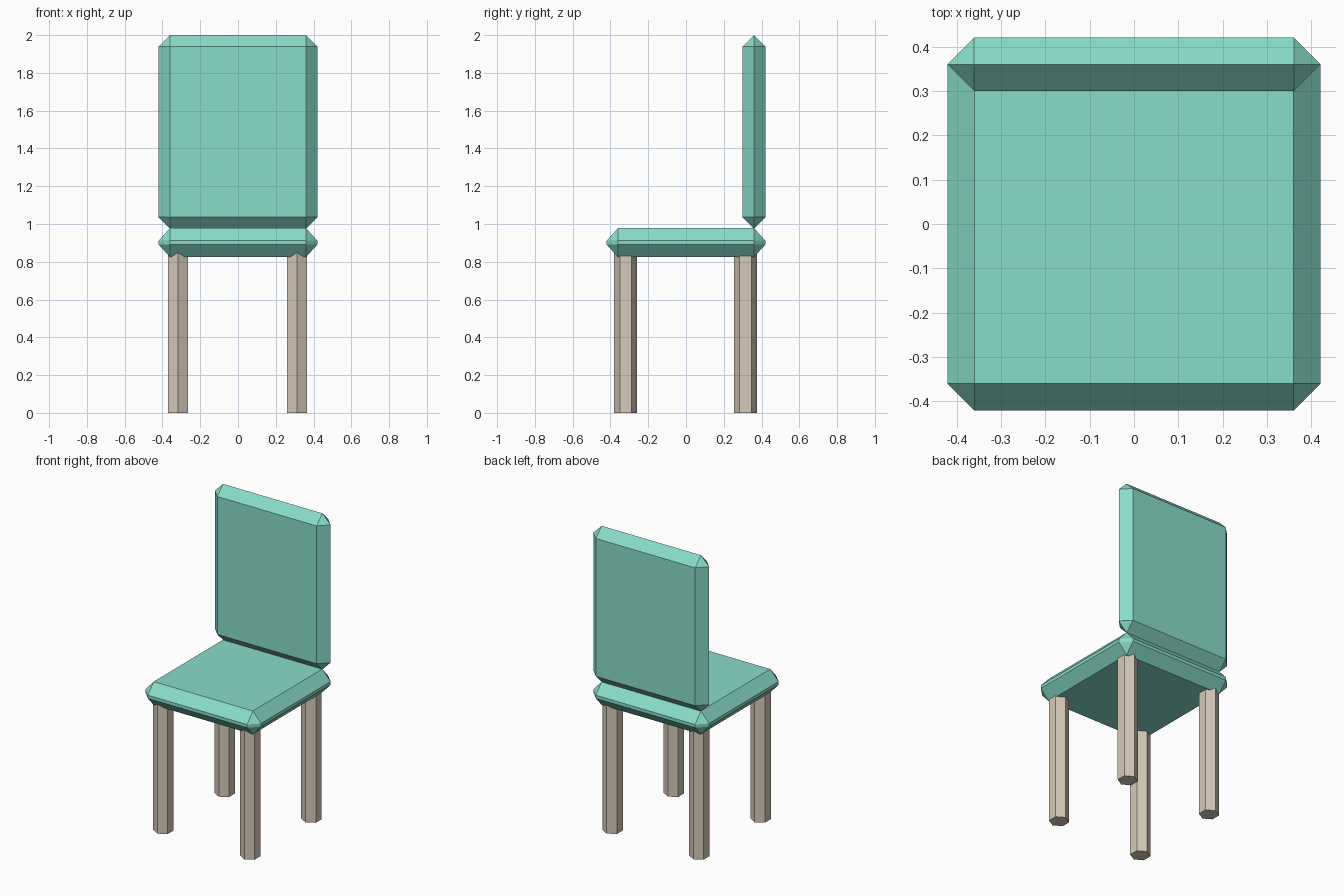
import bpy, bmesh, math
from mathutils import Vector, Matrix

if "Cube" in bpy.data.objects:
    bpy.data.objects.remove(bpy.data.objects["Cube"])


def material(name, colour):
    m = bpy.data.materials.new(name)
    m.diffuse_color = (*colour, 1.0)
    m.use_nodes = True
    m.node_tree.nodes["Principled BSDF"].inputs["Base Color"].default_value = m.diffuse_color
    return m


teal = material("teal cushion", (0.25, 0.716, 0.59))
wood = material("pale wood", (0.67, 0.59, 0.48))


def finish(bm, name, mat):
    bmesh.ops.recalc_face_normals(bm, faces=bm.faces[:])
    me = bpy.data.meshes.new(name)
    bm.to_mesh(me)
    bm.free()
    me.materials.append(mat)
    ob = bpy.data.objects.new(name, me)
    bpy.context.collection.objects.link(ob)


def cushion(name, lo, hi, bevel, z_stretch=1.0):
    """Box with a single flat chamfer on every edge."""
    lo, hi = Vector(lo), Vector(hi)
    size, centre = hi - lo, (lo + hi) / 2
    bm = bmesh.new()
    bmesh.ops.create_cube(bm, size=1)
    bmesh.ops.scale(bm, vec=(size.x, size.y, size.z / z_stretch), verts=bm.verts[:])
    bmesh.ops.bevel(bm, geom=bm.edges[:], offset=bevel, offset_type='OFFSET',
                    segments=1, profile=0.5, affect='EDGES', clamp_overlap=False)
    bmesh.ops.scale(bm, vec=(1, 1, z_stretch), verts=bm.verts[:])
    bmesh.ops.translate(bm, vec=centre, verts=bm.verts[:])
    bmesh.ops.remove_doubles(bm, verts=bm.verts[:], dist=0.002)
    finish(bm, name, teal)


# Seat and backrest
cushion("seat", (-0.42, -0.42, 0.825), (0.42, 0.42, 0.978), 0.06, 1.1)
cushion("backrest", (-0.42, 0.30, 0.976), (0.42, 0.42, 2.0), 0.0598)

# Hexagonal legs with a corner pointing forward
LEG_TOP = 0.85
for row, y in (("front", -0.32), ("back", 0.315)):
    for side, x in (("left", -0.3175), ("right", 0.3125)):
        bm = bmesh.new()
        bmesh.ops.create_cone(bm, cap_ends=True, segments=6, radius1=0.061,
                              radius2=0.061, depth=LEG_TOP)
        # make sure the corners lie on the y axis
        v = bm.verts[:][0].co
        turn = math.pi / 2 - math.atan2(v.y, v.x)
        bmesh.ops.rotate(bm, matrix=Matrix.Rotation(turn, 3, 'Z'), verts=bm.verts[:])
        bmesh.ops.translate(bm, vec=(x, y, LEG_TOP / 2), verts=bm.verts[:])
        finish(bm, f"{row}_{side}_leg", wood)
